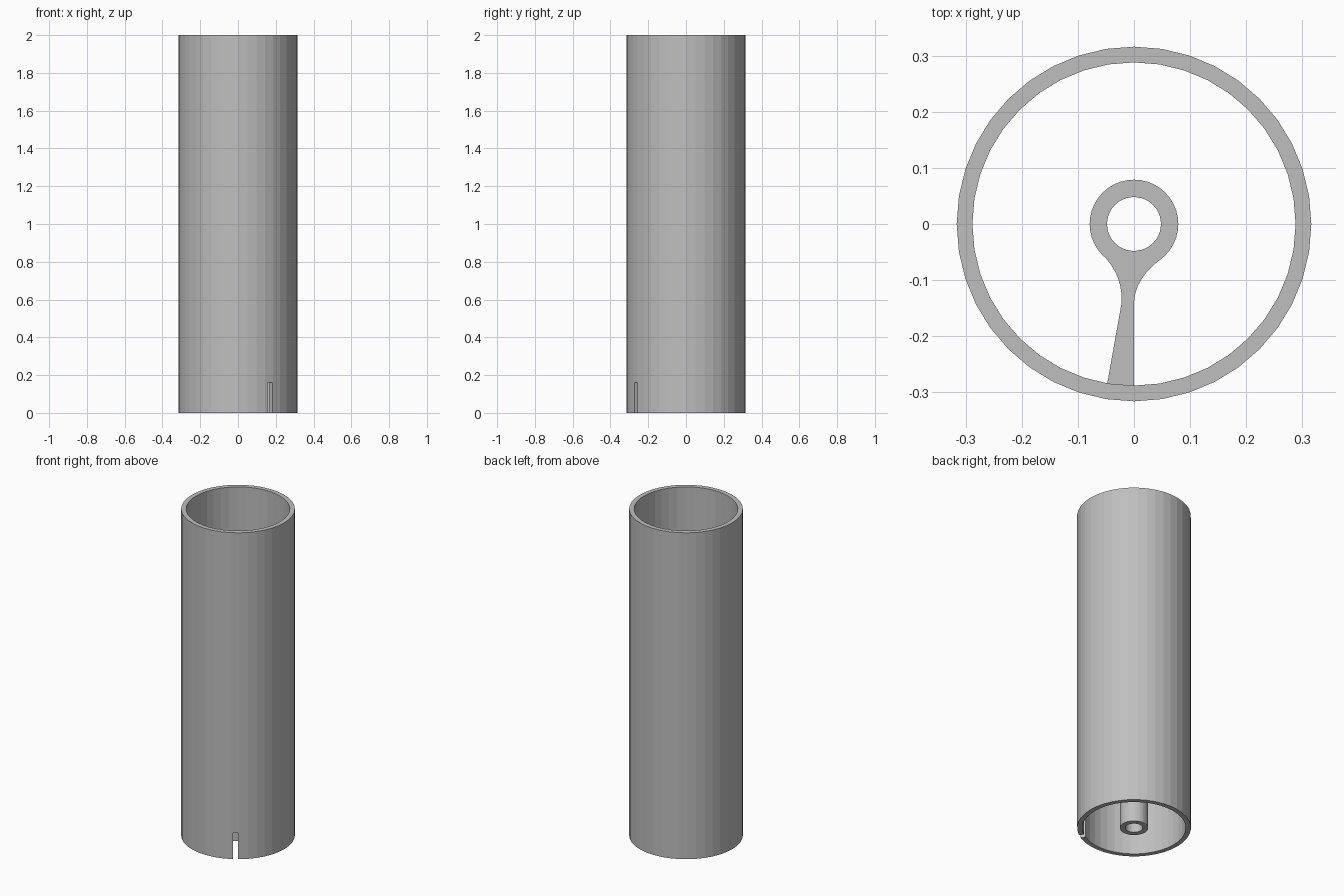
import bpy, bmesh, math
from mathutils import Vector

cube = bpy.data.objects.get("Cube")
if cube:
    bpy.data.objects.remove(cube, do_unlink=True)

HEIGHT, SIDES = 2.0, 40
POST_TOP = 1.0
WEB_BOTTOM = 0.35

grey = bpy.data.materials.new("grey")
grey.use_nodes = True
colour = (0.52, 0.52, 0.52, 1)
grey.diffuse_color = colour
grey.node_tree.nodes["Principled BSDF"].inputs["Base Color"].default_value = colour


def finish(bm, name):
    bmesh.ops.recalc_face_normals(bm, faces=bm.faces)
    mesh = bpy.data.meshes.new(name)
    bm.to_mesh(mesh)
    bm.free()
    obj = bpy.data.objects.new(name, mesh)
    bpy.context.collection.objects.link(obj)
    mesh.materials.append(grey)
    return obj


def tube(name, outer, inner, z0, z1, sides):
    """Hollow cylinder with open ends."""
    bm = bmesh.new()
    loops = []
    for r, z in ((outer, z0), (outer, z1), (inner, z1), (inner, z0)):
        loops.append([bm.verts.new((r * math.cos(math.tau * i / sides),
                                    r * math.sin(math.tau * i / sides), z))
                      for i in range(sides)])
    for k in range(4):
        a, b = loops[k], loops[(k + 1) % 4]
        for i in range(sides):
            j = (i + 1) % sides
            bm.faces.new((a[i], a[j], b[j], b[i]))
    return finish(bm, name)


def prism(name, outline, z0, z1):
    """Flat outline raised between two heights."""
    bm = bmesh.new()
    face = bm.faces.new([bm.verts.new((x, y, z0)) for x, y in outline])
    top = bmesh.ops.extrude_face_region(bm, geom=[face])["geom"]
    bmesh.ops.translate(bm, vec=(0, 0, z1 - z0),
                        verts=[v for v in top if isinstance(v, bmesh.types.BMVert)])
    return finish(bm, name)


def curve(a, b, c, steps=6):
    """Quadratic blend from a to c, steered by b."""
    a, b, c = Vector(a), Vector(b), Vector(c)
    return [tuple(a.lerp(b, i / steps).lerp(b.lerp(c, i / steps), i / steps))
            for i in range(steps + 1)]


# Outer shell with a narrow slot through its lower rim
shell = tube("outer_tube", 0.316, 0.288, 0, HEIGHT, SIDES)
angle = math.radians(-57.5)
bpy.ops.mesh.primitive_cube_add(size=1, location=(0.3 * math.cos(angle), 0.3 * math.sin(angle), 0.06),
                                rotation=(0, 0, angle))
cutter = bpy.context.object
cutter.name = "slot_cutter"
cutter.scale = (0.1, 0.03, 0.2)
cutter.hide_render = True
cutter.hide_set(True)
cut = shell.modifiers.new("slot", "BOOLEAN")
cut.operation = "DIFFERENCE"
cut.solver = "EXACT"
cut.object = cutter

# Hollow centre post
post = tube("centre_post", 0.079, 0.048, 0, POST_TOP, SIDES)

# Tapered web joining post to shell, with flared root
right_flare = curve((0.05, -0.061), (0.002, -0.095), (0, -0.14))
left_flare = curve((-0.022, -0.14), (-0.02, -0.095), (-0.05, -0.061))
root = [(-0.026, -0.07), (0, -0.075), (0.026, -0.07)]
web = prism("web", right_flare + [(0, -0.29), (-0.048, -0.286)] + left_flare + root,
            WEB_BOTTOM, POST_TOP)
